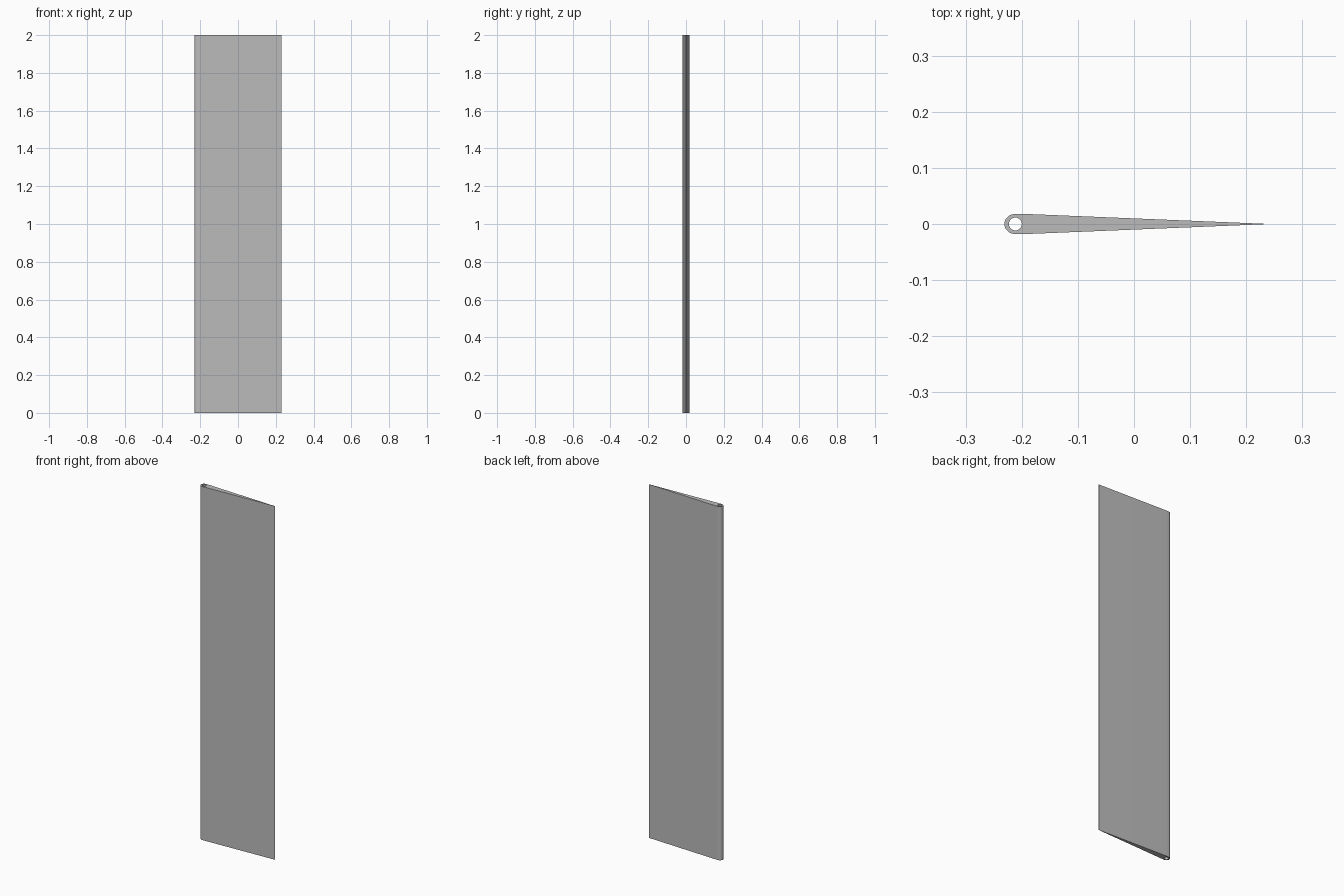
import bpy
import bmesh
from math import pi, sin, cos, radians

cube = bpy.data.objects.get("Cube")
if cube:
    bpy.data.objects.remove(cube)

HALF_CHORD, HEIGHT = 0.231, 2.0
NOSE_R, HOLE_R, HOLE_X = 0.018, 0.0115, -0.2115
NOSE_X = -HALF_CHORD + 0.02

grey = bpy.data.materials.new("blade grey")
grey.use_nodes = True
grey.diffuse_color = (0.5, 0.5, 0.5, 1)
grey.node_tree.nodes["Principled BSDF"].inputs["Base Color"].default_value = (0.5, 0.5, 0.5, 1)


def add_outline(curve, points):
    spline = curve.splines.new("POLY")
    spline.points.add(len(points) - 1)
    for p, (x, y) in zip(spline.points, points):
        p.co = (x, y, 0, 1)
    spline.use_cyclic_u = True


# Wedge section: rounded nose, straight taper to a thin trailing edge
nose = [(NOSE_X + 0.02 * cos(a), NOSE_R * sin(a))
        for a in (pi / 2 + pi * i / 20 for i in range(21))]
tail = [(-0.195, -NOSE_R), (HALF_CHORD, -0.0005), (HALF_CHORD, 0.0005), (-0.195, NOSE_R)]

# Round pivot bore running the full height
bore = [(HOLE_X + HOLE_R * cos(a), HOLE_R * sin(a))
        for a in (2 * pi * i / 32 for i in range(32))]

curve = bpy.data.curves.new("section", "CURVE")
curve.dimensions = "2D"
curve.fill_mode = "BOTH"
curve.extrude = HEIGHT / 2
add_outline(curve, nose + tail)
add_outline(curve, bore)

# Extrude the section to a solid blade
section = bpy.data.objects.new("section", curve)
bpy.context.collection.objects.link(section)
depsgraph = bpy.context.evaluated_depsgraph_get()
mesh = bpy.data.meshes.new_from_object(section.evaluated_get(depsgraph))
bpy.data.objects.remove(section)

bm = bmesh.new()
bm.from_mesh(mesh)
bmesh.ops.remove_doubles(bm, verts=bm.verts, dist=0.0001)
bmesh.ops.translate(bm, verts=bm.verts, vec=(0, 0, HEIGHT / 2))
bmesh.ops.recalc_face_normals(bm, faces=bm.faces)
bm.to_mesh(mesh)
bm.free()

mesh.materials.clear()
mesh.materials.append(grey)
blade = bpy.data.objects.new("blade", mesh)
bpy.context.collection.objects.link(blade)
bpy.ops.object.select_all(action="DESELECT")
blade.select_set(True)
bpy.context.view_layer.objects.active = blade
bpy.ops.object.shade_smooth_by_angle(angle=radians(30))
